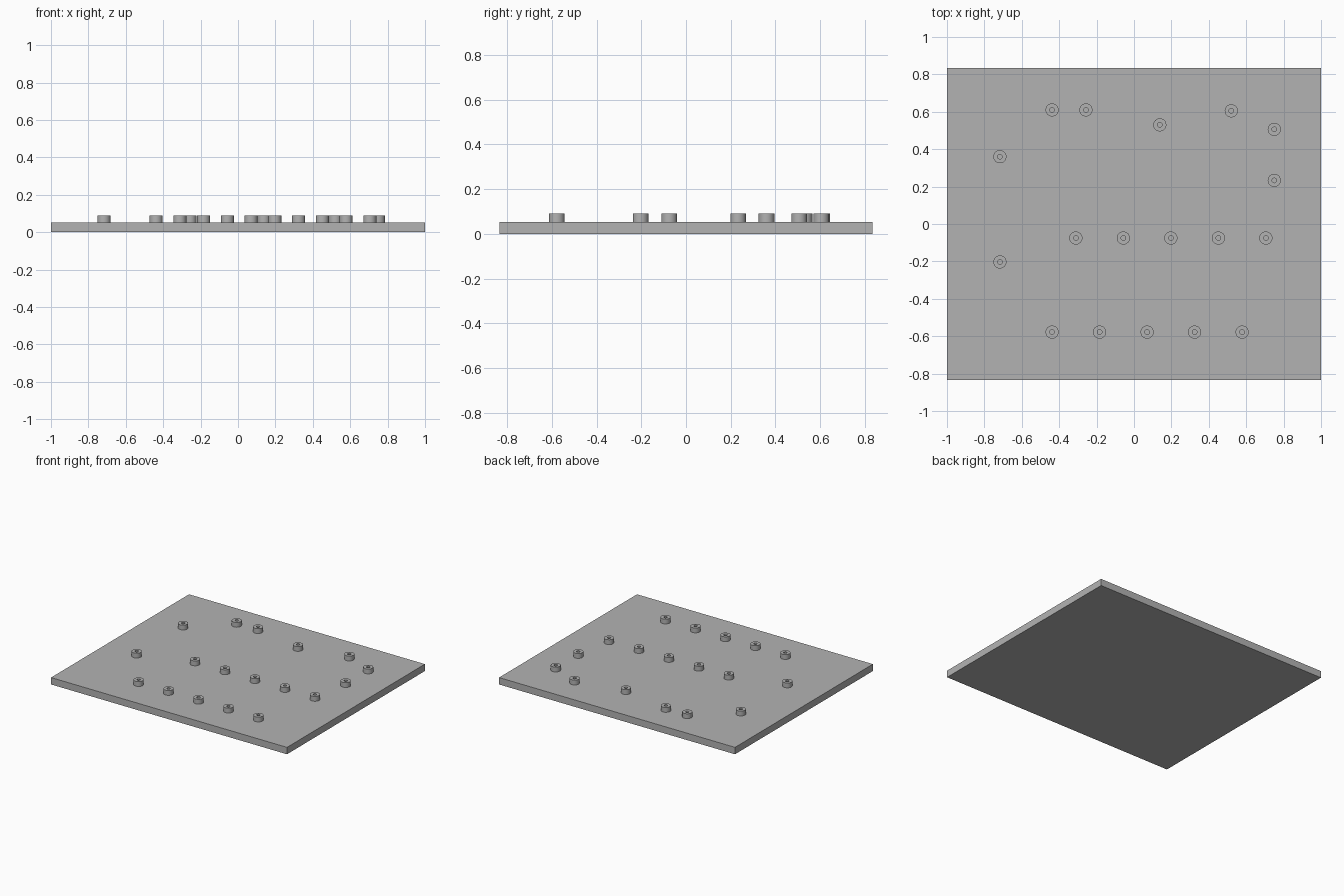
import bpy, bmesh, math
from mathutils import Matrix, Vector

cube = bpy.data.objects.get("Cube")
if cube:
    bpy.data.objects.remove(cube, do_unlink=True)

PLATE_TOP, STUD_TOP = 0.053, 0.09
OUTER, HOLE = 0.035, 0.0125

grey = bpy.data.materials.new("plain_grey")
grey.use_nodes = True
colour = (0.45, 0.45, 0.45, 1)
grey.diffuse_color = colour
grey.node_tree.nodes["Principled BSDF"].inputs["Base Color"].default_value = colour


def add_object(name, bm, location=(0, 0, 0)):
    mesh = bpy.data.meshes.new(name)
    bmesh.ops.recalc_face_normals(bm, faces=bm.faces)
    bm.to_mesh(mesh)
    bm.free()
    mesh.materials.append(grey)
    obj = bpy.data.objects.new(name, mesh)
    obj.location = location
    bpy.context.collection.objects.link(obj)
    return obj


# Flat base plate
bm = bmesh.new()
bmesh.ops.create_cube(bm, size=1, matrix=Matrix.Translation((0, 0, PLATE_TOP / 2))
                      @ Matrix.Diagonal((2, 1.67, PLATE_TOP, 1)))
add_object("base_plate", bm)

# Hollow round standoff, spun from its wall section down to the plate
bm = bmesh.new()
height = STUD_TOP - PLATE_TOP
section = [(OUTER, 0), (OUTER, height), (HOLE, height), (HOLE, 0)]
verts = [bm.verts.new((r, 0, z)) for r, z in section]
edges = [bm.edges.new(pair) for pair in zip(verts, verts[1:])]
bmesh.ops.spin(bm, geom=verts + edges, cent=(0, 0, 0), axis=(0, 0, 1),
               angle=math.tau, steps=32)
bmesh.ops.remove_doubles(bm, verts=bm.verts, dist=1e-5)
standoff = add_object("standoff", bm)
standoff.location.z = PLATE_TOP
bpy.context.view_layer.objects.active = standoff
standoff.select_set(True)
bpy.ops.object.shade_smooth_by_angle(angle=math.radians(30))

# Two regular rows of five, plus the scattered standoffs around the edge
spots = [(-0.311 + 0.254 * i, -0.075) for i in range(5)]
spots += [(-0.438 + 0.254 * i, -0.578) for i in range(5)]
spots += [(-0.717, -0.203), (-0.717, 0.36), (-0.438, 0.61), (-0.257, 0.61),
          (0.138, 0.53), (0.52, 0.605), (0.75, 0.506), (0.75, 0.233)]
for i, (x, y) in enumerate(spots):
    obj = standoff if i == 0 else standoff.copy()
    obj.location = Vector((x, y, PLATE_TOP))
    if i:
        obj.name = "standoff_%d" % (i + 1)
        bpy.context.collection.objects.link(obj)
